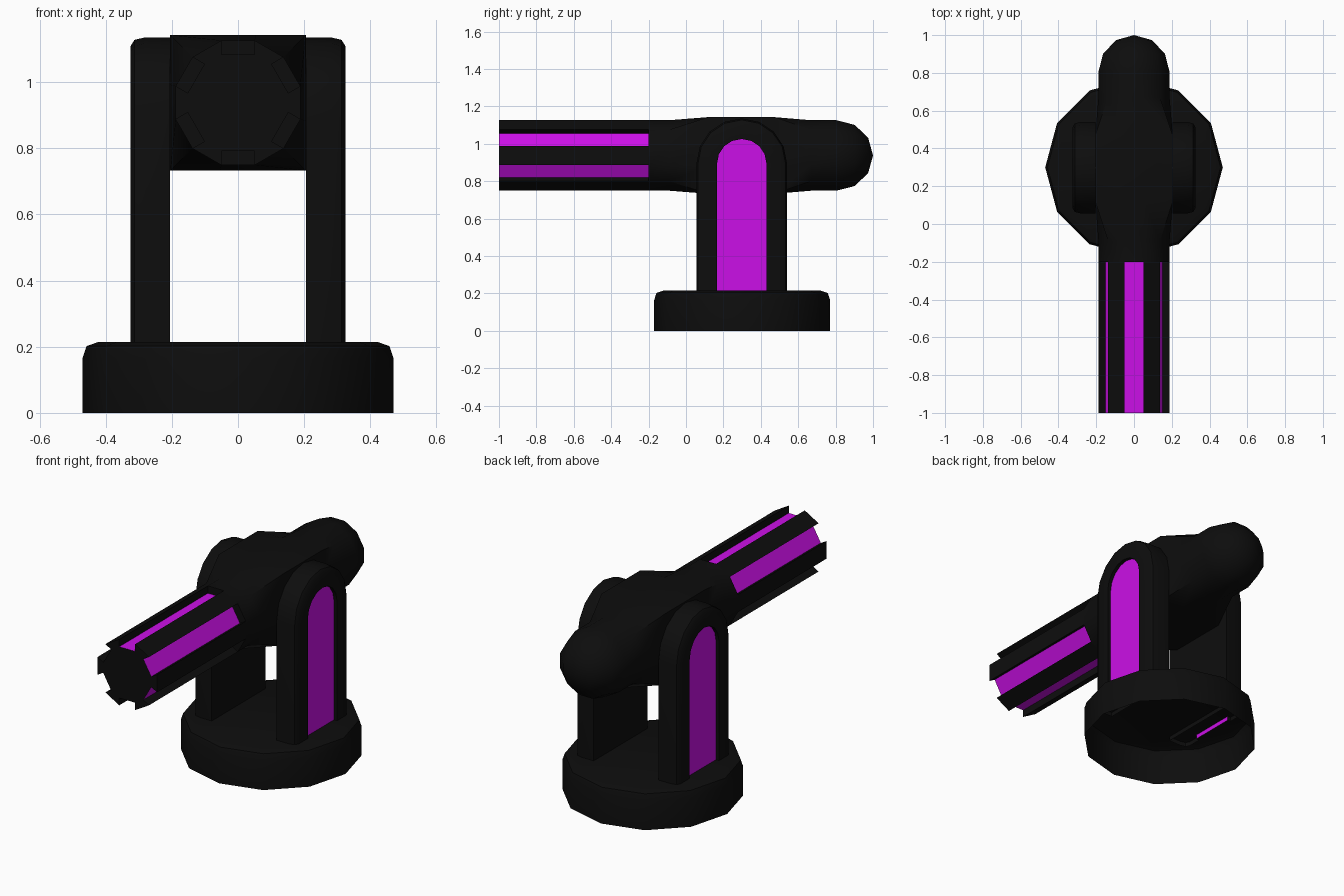
import bpy, bmesh
from math import sin, cos, pi, radians

if "Cube" in bpy.data.objects:
    bpy.data.objects.remove(bpy.data.objects["Cube"])


def material(name, rgb):
    m = bpy.data.materials.new(name)
    m.diffuse_color = (*rgb, 1)
    m.use_nodes = True
    m.node_tree.nodes["Principled BSDF"].inputs["Base Color"].default_value = m.diffuse_color
    return m


BLACK = material("black", (0.004, 0.004, 0.004))
GLOW = material("magenta", (0.6, 0.005, 0.8))
AXIS_Z, PIVOT_Y = 0.9375, 0.298


def loft(name, rings, closed=True, cap_start=False, cap_end=False, glow=None):
    """Skin a list of equal-length point rings; glow(face) picks magenta faces."""
    bm = bmesh.new()
    vs = [[bm.verts.new(p) for p in ring] for ring in rings]
    n = len(vs[0])
    for a, b in zip(vs, vs[1:]):
        for i in range(n if closed else n - 1):
            j = (i + 1) % n
            bm.faces.new((a[i], a[j], b[j], b[i]))
    if cap_start:
        bm.faces.new(vs[0][::-1])
    if cap_end:
        bm.faces.new(vs[-1])
    bmesh.ops.remove_doubles(bm, verts=bm.verts, dist=1e-5)
    bmesh.ops.recalc_face_normals(bm, faces=bm.faces)
    if glow:
        for f in bm.faces:
            f.material_index = int(glow(f))
    me = bpy.data.meshes.new(name)
    bm.to_mesh(me)
    bm.free()
    me.materials.append(BLACK)
    me.materials.append(GLOW)
    ob = bpy.data.objects.new(name, me)
    bpy.context.collection.objects.link(ob)
    bpy.ops.object.select_all(action='DESELECT')
    ob.select_set(True)
    bpy.context.view_layer.objects.active = ob
    bpy.ops.object.shade_smooth_by_angle(angle=radians(35))
    return ob


# Base: twelve-sided shell with a rounded rim, open underneath
def disc(r, z):
    return [(r * cos(k * pi / 6), 0.3 + r * sin(k * pi / 6), z) for k in range(12)]


loft("base", [disc(0.47, 0), disc(0.47, 0.165), disc(0.458, 0.202), disc(0.42, 0.215)],
     cap_end=True)


# Side posts: arched slabs with rounded outer edge and a recessed glowing panel
def arch(x, inset, side):
    r = 0.2425 - inset
    pts = [(side * x, PIVOT_Y + r, 0.19)]
    pts += [(side * x, PIVOT_Y + r * cos(k * pi / 8), 0.893 + r * sin(k * pi / 8))
            for k in range(9)]
    return pts + [(side * x, PIVOT_Y - r, 0.19)]


POST = [(0.205, 0), (0.28, 0), (0.313, 0.008), (0.325, 0.027), (0.325, 0.11), (0.305, 0.11)]
for side, label in ((1, "right"), (-1, "left")):
    loft(label + "_post", [arch(x, i, side) for x, i in POST], closed=False,
         cap_start=True, cap_end=True, glow=lambda f: len(f.verts) > 4
         and abs(f.calc_center_median().x) > 0.3)


# Housing: twelve-sided tube swelling to a square block, with a domed rear end
R = 0.195
ANGLES = [radians(15 + 30 * k) for k in range(12)]


def tube(y, r):
    return [(r * cos(a), y, AXIS_Z + r * sin(a)) for a in ANGLES]


def square(y, h):
    return [(h * cos(a) / max(abs(cos(a)), abs(sin(a))), y,
             AXIS_Z + h * sin(a) / max(abs(cos(a)), abs(sin(a)))) for a in ANGLES]


rings = [tube(-0.2, R), tube(-0.09, R), square(0.12, 0.205), square(0.47, 0.205)]
rings += [tube(0.67, R)]
rings += [tube(0.805 + R * sin(k * pi / 6), R * cos(k * pi / 6)) for k in range(4)]
loft("housing", rings, cap_start=True)


# Barrel: same tube with six grooves whose floors glow
DEPTH = 0.042


def fluted(y):
    pts = []
    for k in range(6):
        mid = radians(30 + 60 * k)
        a, b = mid - pi / 12, mid + pi / 12
        for ang, d in ((a, 0), (a, DEPTH), (b, DEPTH), (b, 0)):
            pts.append((R * cos(ang) - d * cos(mid), y,
                        AXIS_Z + R * sin(ang) - d * sin(mid)))
    return pts


def groove_floor(f):
    c = f.calc_center_median()
    return len(f.verts) == 4 and (c.x ** 2 + (c.z - AXIS_Z) ** 2) ** 0.5 < 0.155


loft("barrel", [fluted(-1), fluted(-0.2)], cap_start=True, glow=groove_floor)
